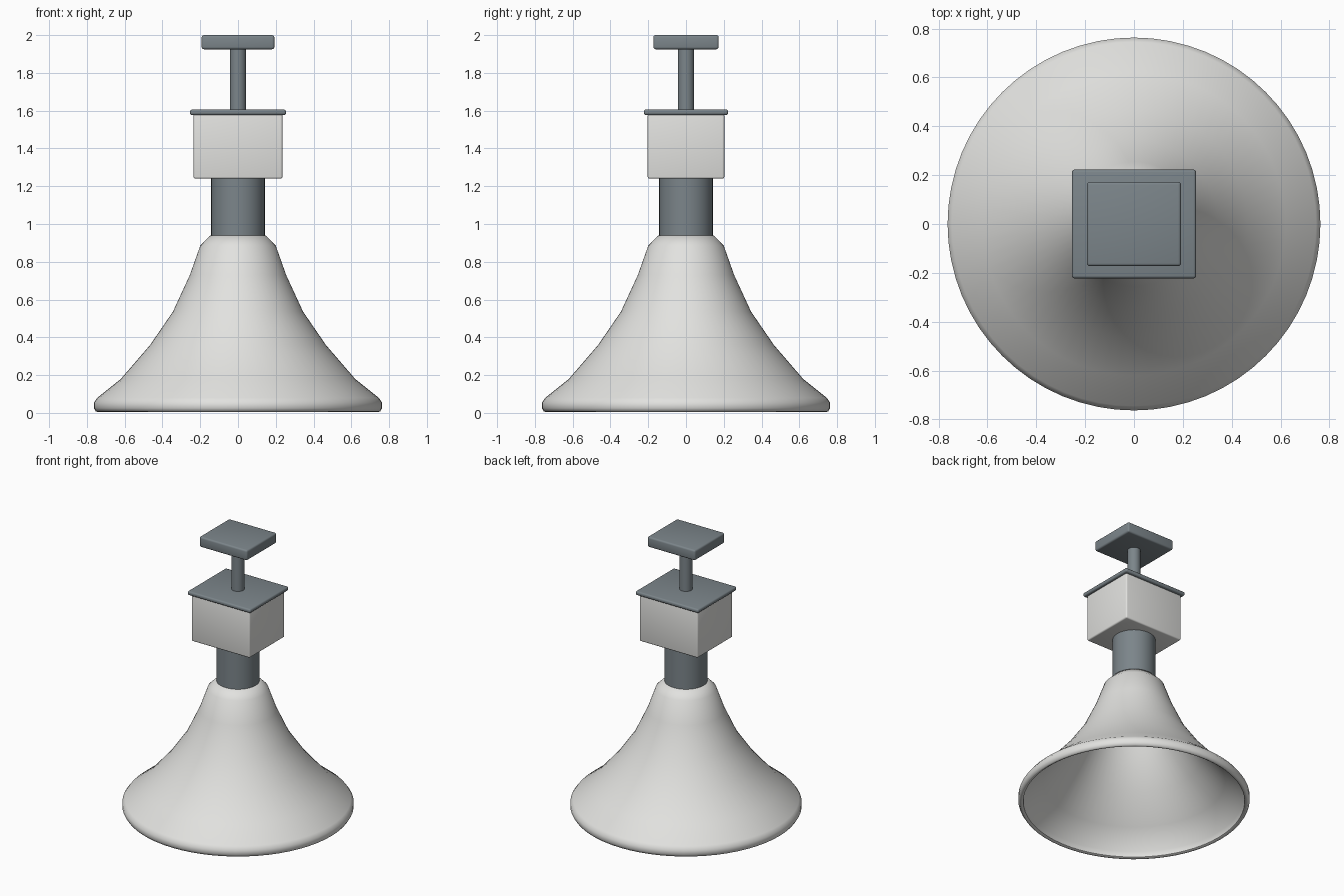
import bpy, bmesh, math

cube = bpy.data.objects.get("Cube")
if cube:
    bpy.data.objects.remove(cube, do_unlink=True)


def material(name, color):
    m = bpy.data.materials.new(name)
    m.use_nodes = True
    m.diffuse_color = color
    m.node_tree.nodes["Principled BSDF"].inputs["Base Color"].default_value = color
    return m


white = material("warm white enamel", (0.76, 0.76, 0.74, 1))
steel = material("blue grey metal", (0.20, 0.235, 0.255, 1))


def finish(name, bm, mat, angle):
    bmesh.ops.recalc_face_normals(bm, faces=bm.faces)
    mesh = bpy.data.meshes.new(name)
    bm.to_mesh(mesh)
    bm.free()
    mesh.materials.append(mat)
    ob = bpy.data.objects.new(name, mesh)
    bpy.context.collection.objects.link(ob)
    bpy.ops.object.select_all(action="DESELECT")
    ob.select_set(True)
    bpy.context.view_layer.objects.active = ob
    bpy.ops.object.shade_smooth_by_angle(angle=math.radians(angle))
    return ob


def lathe(name, profile, mat, steps=64, angle=50):
    bm = bmesh.new()
    verts = [bm.verts.new((r, 0, z)) for r, z in profile]
    edges = [bm.edges.new(pair) for pair in zip(verts, verts[1:])]
    bmesh.ops.spin(bm, geom=verts + edges, cent=(0, 0, 0), axis=(0, 0, 1),
                   angle=math.tau, steps=steps)
    bmesh.ops.remove_doubles(bm, verts=bm.verts, dist=0.0005)
    return finish(name, bm, mat, angle)


def rounded_box(name, width, depth, bottom, top, bevel, mat):
    bm = bmesh.new()
    bmesh.ops.create_cube(bm, size=1)
    for v in bm.verts:
        v.co.x *= width
        v.co.y *= depth
        v.co.z = bottom if v.co.z < 0 else top
    bmesh.ops.bevel(bm, geom=bm.edges[:], offset=bevel, segments=3,
                    profile=0.5, affect="EDGES")
    return finish(name, bm, mat, 35)


# Flared shade: outer wall, rolled rim, then the hollow inner wall
outer = [(0, 0.94), (0.145, 0.94), (0.2, 0.885), (0.255, 0.73), (0.345, 0.535),
         (0.465, 0.36), (0.62, 0.18), (0.745, 0.08), (0.763, 0.055),
         (0.763, 0.025), (0.753, 0.008), (0.742, 0.005)]
inner = [(0.73, 0.012), (0.725, 0.05), (0.6, 0.165), (0.445, 0.345),
         (0.325, 0.52), (0.235, 0.72), (0.18, 0.87), (0.135, 0.915), (0, 0.915)]
lathe("shade", outer + inner, white)

# Neck and upper stem
lathe("neck", [(0, 0.92), (0.142, 0.92), (0.142, 1.26), (0, 1.26)], steel)
lathe("stem", [(0, 1.59), (0.043, 1.59), (0.043, 1.95), (0, 1.95)], steel, 32)

# Gear housing with its lid, and the ceiling plate
rounded_box("housing", 0.47, 0.405, 1.24, 1.585, 0.01, white)
rounded_box("housing_lid", 0.508, 0.445, 1.577, 1.606, 0.011, steel)
rounded_box("ceiling_plate", 0.385, 0.345, 1.925, 2.0, 0.012, steel)
